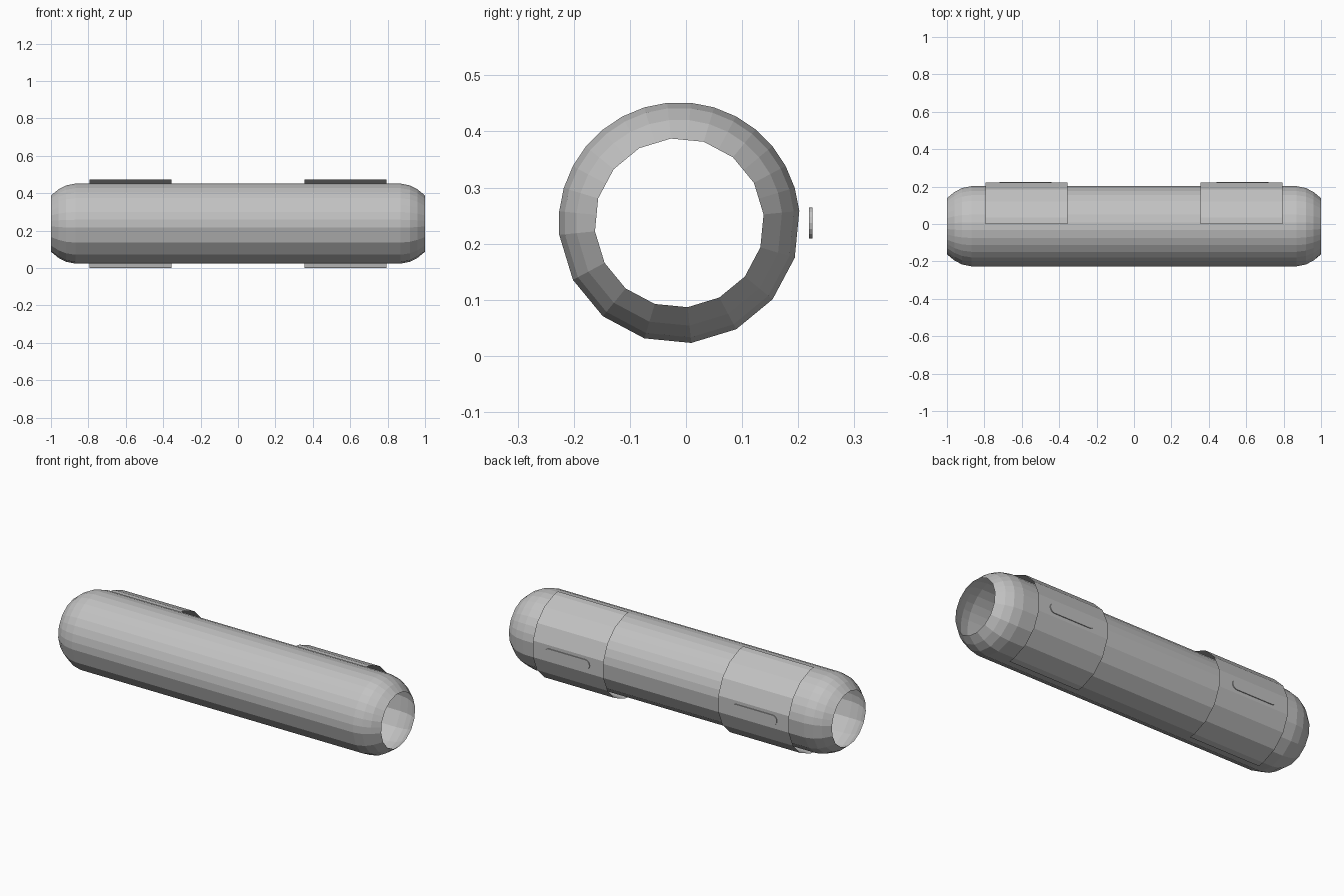
import bpy, bmesh
from math import sin, cos, pi, radians

if "Cube" in bpy.data.objects:
    bpy.data.objects.remove(bpy.data.objects["Cube"])

CY, CZ = -0.012, 0.237          # tube axis
grey = bpy.data.materials.new("mid grey")
grey.diffuse_color = (0.54, 0.54, 0.54, 1)
grey.use_nodes = True
grey.node_tree.nodes["Principled BSDF"].inputs["Base Color"].default_value = grey.diffuse_color


def finish(bm, name):
    me = bpy.data.meshes.new(name)
    bm.to_mesh(me)
    bm.free()
    me.materials.append(grey)
    ob = bpy.data.objects.new(name, me)
    bpy.context.collection.objects.link(ob)
    return ob


def point(x, r, deg):
    """Point around the tube axis, angle from up towards the back."""
    a = radians(deg)
    return (x, CY + r * sin(a), CZ + r * cos(a))


def loft(name, rows, closed):
    """Skin a list of point rows."""
    bm = bmesh.new()
    vs = [[bm.verts.new(p) for p in row] for row in rows]
    n = len(rows[0])
    for a, b in zip(vs, vs[1:]):
        for i in range(n if closed else n - 1):
            j = (i + 1) % n
            bm.faces.new((a[i], a[j], b[j], b[i]))
    if closed:
        bmesh.ops.recalc_face_normals(bm, faces=bm.faces)
    return finish(bm, name)


# Open tube with rounded ends: fine facets on top, coarse facets below
angles = []
for k in range(16):
    a = -95.7 + 22.5 * k
    angles.append((a, False))
    if k < 8:
        angles.append((a + 11.25, True))

profile = [(0.87, 0.215), (0.92, 0.205), (0.96, 0.184), (1.0, 0.151)]
profile = [(-x, r) for x, r in reversed(profile)] + profile
rows = []
for x, r in profile:
    tip = abs(x) > 0.99     # the rim itself has 16 plain sides
    rows.append([point(x, r * (cos(pi / 16) if tip and mid else 1), a)
                 for a, mid in angles])
loft("tube_body", rows, True)

# Thin half sleeves at the back, each with a raised pill-shaped plate
arc = [3] + [11.25 + 22.5 * k for k in range(8)] + [177]
for side, s in (("left", -1), ("right", 1)):
    x0, x1 = sorted((s * 0.355, s * 0.793))
    loft("sleeve_" + side, [[point(x, 0.2375, a) for a in arc] for x in (x0, x1)], False)

    bm = bmesh.new()
    pill = []
    for end, start in ((1, -90), (-1, 90)):
        for k in range(9):
            a = radians(start + 22.5 * k)
            pill.append((s * 0.58 + end * 0.112 + 0.0275 * cos(a),
                         CZ + 0.0275 * sin(a)))
    face = bm.faces.new([bm.verts.new((x, 0.2195, z)) for x, z in pill])
    ext = bmesh.ops.extrude_face_region(bm, geom=[face])
    bmesh.ops.translate(bm, vec=(0, 0.0057, 0),
                        verts=[g for g in ext["geom"] if isinstance(g, bmesh.types.BMVert)])
    bmesh.ops.recalc_face_normals(bm, faces=bm.faces)
    finish(bm, "pill_plate_" + side)
